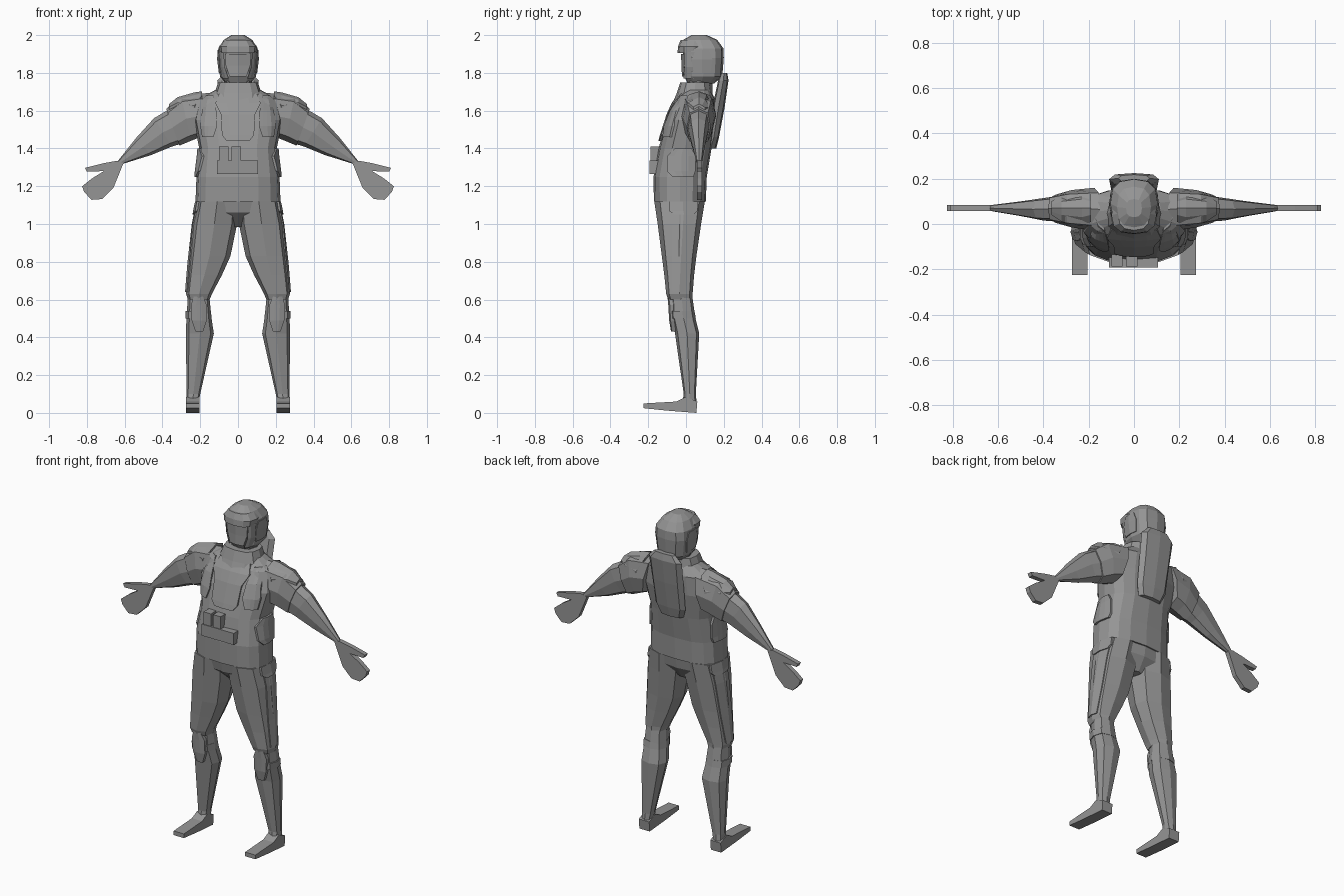
import bpy, bmesh, math
from mathutils import Vector
from mathutils.bvhtree import BVHTree

old = bpy.data.objects.get("Cube")
if old:
    bpy.data.objects.remove(old, do_unlink=True)

grey = bpy.data.materials.new("mid_grey")
grey.use_nodes = True
grey.diffuse_color = (0.3, 0.3, 0.3, 1)
grey.node_tree.nodes["Principled BSDF"].inputs["Base Color"].default_value = (0.3, 0.3, 0.3, 1)


def finish(name, bm, mirror):
    bmesh.ops.recalc_face_normals(bm, faces=bm.faces)
    tree = BVHTree.FromBMesh(bm)
    mesh = bpy.data.meshes.new(name)
    bm.to_mesh(mesh)
    bm.free()
    mesh.materials.append(grey)
    obj = bpy.data.objects.new(name, mesh)
    bpy.context.collection.objects.link(obj)
    if mirror:
        obj.modifiers.new("Mirror", 'MIRROR').use_mirror_merge = False
    return tree


def loft(name, sections, sides=8, power=0.75, mirror=False):
    """Skin through rings; each ring spans (xa, za) to (xb, zb) and y0 to y1."""
    bm = bmesh.new()
    rings = []
    for xa, za, xb, zb, y0, y1 in sections:
        ring = []
        for i in range(sides):
            a = math.tau * i / sides
            c, s = [math.copysign(abs(t) ** power, t) if abs(t) > 1e-6 else 0
                    for t in (math.cos(a), math.sin(a))]
            ring.append(bm.verts.new(((xa + xb) / 2 + c * (xb - xa) / 2,
                                      (y0 + y1) / 2 + s * (y1 - y0) / 2,
                                      (za + zb) / 2 + c * (zb - za) / 2)))
        rings.append(ring)
    for lo, hi in zip(rings, rings[1:]):
        for i in range(sides):
            j = (i + 1) % sides
            bm.faces.new((lo[i], lo[j], hi[j], hi[i]))
    bm.faces.new(rings[0])
    bm.faces.new(rings[-1])
    return finish(name, bm, mirror)


def column(name, rows, **kw):
    """Upright loft from rows of z, xa, xb, y0, y1."""
    return loft(name, [(a, z, b, z, y0, y1) for z, a, b, y0, y1 in rows], **kw)


def centred(name, rows, **kw):
    return column(name, [(z, -x, x, y0, y1) for z, x, y0, y1 in rows], **kw)


VIEWS = {
    'front': (lambda r, c: (c, -2, r), (0, 1, 0)),
    'side': (lambda r, c: (2, c, r), (-1, 0, 0)),
    'top': (lambda r, c: (r, c, 3), (0, 0, -1)),
}


def panel(name, tree, view, rows, thick=0.012, cols=5, mirror=False):
    """Raised plate that follows the body below it; rows of level, start, end."""
    place, way = VIEWS[view]
    way = Vector(way)
    bm = bmesh.new()
    outer, inner, last = [], [], None
    for r, c0, c1 in rows:
        hits = []
        for k in range(cols):
            start = Vector(place(r, c0 + (c1 - c0) * k / (cols - 1)))
            hit = tree.ray_cast(start, way)[0]
            if hit is None:
                near = tree.find_nearest(start)[0] if last is None else last
                hit = start + way * (near - start).dot(way)
            last = hit
            hits.append(hit)
        outer.append([bm.verts.new(h - way * thick) for h in hits])
        inner.append([bm.verts.new(h + way * 0.01) for h in hits])
    for grid in (outer, inner):
        for a, b in zip(grid, grid[1:]):
            for k in range(cols - 1):
                bm.faces.new((a[k], a[k + 1], b[k + 1], b[k]))

    def rim(grid):
        return (grid[0] + [g[-1] for g in grid[1:-1]] + grid[-1][::-1]
                + [g[0] for g in grid[-2:0:-1]])
    o, n = rim(outer), rim(inner)
    for k in range(len(o)):
        j = (k + 1) % len(o)
        bm.faces.new((o[k], o[j], n[j], n[k]))
    return finish(name, bm, mirror)


def prism(name, outline, axis, lo, hi, mirror=True):
    """Outline extruded along an axis."""
    bm = bmesh.new()
    ends = []
    for d in (lo, hi):
        ends.append([bm.verts.new((d, u, v) if axis == 'x' else (u, d, v)) for u, v in outline])
        bm.faces.new(ends[-1])
    for k in range(len(outline)):
        j = (k + 1) % len(outline)
        bm.faces.new((ends[0][k], ends[0][j], ends[1][j], ends[1][k]))
    return finish(name, bm, mirror)


def box(name, x0, x1, y0, y1, z0, z1):
    prism(name, [(x0, z0), (x1, z0), (x1, z1), (x0, z1)], 'y', y0, y1, mirror=False)


# Jacket
jacket = centred("jacket", [
    (1.12, .225, -.17, .105), (1.25, .22, -.172, .11), (1.4, .205, -.145, .135),
    (1.55, .235, -.105, .155), (1.66, .21, -.055, .155), (1.71, .12, -.01, .13)], sides=16)
centred("neck", [(1.66, .075, .0, .14), (1.8, .075, .01, .14)])
centred("collar", [(1.62, .13, -.08, .15), (1.69, .125, -.05, .14), (1.75, .105, -.03, .13)], sides=12)
panel("chest_panel", jacket, 'front', [
    (1.44, -.06, .06), (1.47, -.085, .085), (1.58, -.09, .09), (1.64, -.12, .12), (1.69, -.1, .1)])
panel("shoulder_strap", jacket, 'front', [
    (1.46, .13, .19), (1.52, .11, .2), (1.6, .115, .19), (1.68, .13, .17)], mirror=True)
panel("side_pouch", jacket, 'side', [
    (1.25, -.07, .04), (1.28, -.1, .05), (1.36, -.1, .05), (1.4, -.06, .03)], mirror=True)
box("belt_pouch", -.11, .105, -.192, -.14, 1.265, 1.335)
for x in (-.1, -.035):
    box("small_pouch", x, x + .05, -.188, -.13, 1.33, 1.41)

# Long hood panel on the back
centred("back_hood", [
    (1.4, .075, .1, .16), (1.46, .1, .12, .175), (1.62, .105, .14, .205),
    (1.76, .11, .17, .225), (1.8, .07, .185, .218)])

# Helmet
helmet = centred("helmet", [
    (1.745, .065, .01, .15), (1.78, .095, -.01, .192), (1.88, .108, -.012, .2),
    (1.93, .104, -.02, .198), (1.975, .075, -.015, .165), (2, .035, .03, .11)], sides=12)
centred("helmet_brim", [(1.905, .095, -.045, .12), (1.94, .1, -.042, .12),
                        (1.975, .07, -.028, .12)], sides=12)
panel("visor", helmet, 'front', [(1.78, -.045, .045), (1.84, -.065, .065), (1.9, -.07, .07)], cols=3)
panel("cheek_guard", helmet, 'front', [(1.77, .05, .08), (1.83, .07, .095), (1.91, .075, .1)],
      thick=.018, cols=3, mirror=True)
panel("ear_plate", helmet, 'side', [(1.8, .04, .13), (1.87, .03, .14), (1.92, .05, .12)],
      thick=.005, cols=3, mirror=True)

# Arms and hands
sleeve = loft("upper_sleeve", [
    (.15, 1.695, .2, 1.46, -.03, .16), (.3, 1.675, .25, 1.44, -.015, .15),
    (.38, 1.61, .31, 1.415, .005, .13)], mirror=True)
loft("forearm", [
    (.36, 1.61, .3, 1.425, .01, .125), (.445, 1.56, .35, 1.41, .015, .115),
    (.54, 1.455, .46, 1.365, .035, .1), (.635, 1.335, .605, 1.32, .055, .085)], mirror=True)
panel("shoulder_pad", sleeve, 'top', [
    (.19, .01, .13), (.23, -.01, .15), (.32, .01, .13), (.365, .04, .1)], thick=.014, mirror=True)
prism("hand", [
    (.605, 1.325), (.64, 1.335), (.71, 1.322), (.81, 1.297), (.8, 1.277), (.71, 1.28),
    (.775, 1.24), (.825, 1.2), (.815, 1.17), (.775, 1.128), (.72, 1.132), (.66, 1.19)],
    'y', .057, .085)

# Trousers
centred("hips", [(.985, .03, -.07, .04), (1.06, .17, -.15, .09), (1.13, .215, -.165, .1)], sides=12)
thigh = column("trouser_leg", [
    (.6, .15, .265, -.095, .035), (.63, .138, .275, -.105, .035), (.73, .085, .27, -.115, .043),
    (.83, .04, .262, -.128, .055), (1, .005, .245, -.15, .08), (1.12, .0, .22, -.168, .1)], mirror=True)
panel("thigh_stripe", thigh, 'side', [
    (.64, -.07, .0), (.8, -.075, .02), (1, -.07, .04), (1.1, -.075, .05)],
    thick=.006, cols=3, mirror=True)
panel("hip_pocket", thigh, 'side', [(1.05, -.06, .04), (1.07, -.09, .06), (1.12, -.09, .06)],
      thick=.012, cols=3, mirror=True)

# Boots
shaft = column("boot_shaft", [
    (.05, .21, .27, -.02, .057), (.1, .2, .272, -.012, .052), (.42, .128, .276, -.058, .07),
    (.5, .14, .273, -.075, .05), (.62, .152, .265, -.08, .033)], mirror=True)
column("boot_cuff", [(.5, .14, .277, -.082, .052), (.54, .143, .277, -.085, .045)], mirror=True)
panel("knee_pad", shaft, 'front', [
    (.43, .185, .225), (.49, .165, .245), (.57, .165, .25), (.615, .185, .235)],
    thick=.02, cols=4, mirror=True)
prism("foot", [
    (-.225, .05), (-.225, .025), (-.1, .012), (.055, 0), (.06, .06), (.0, .085), (-.05, .06)],
    'x', .205, .274)
